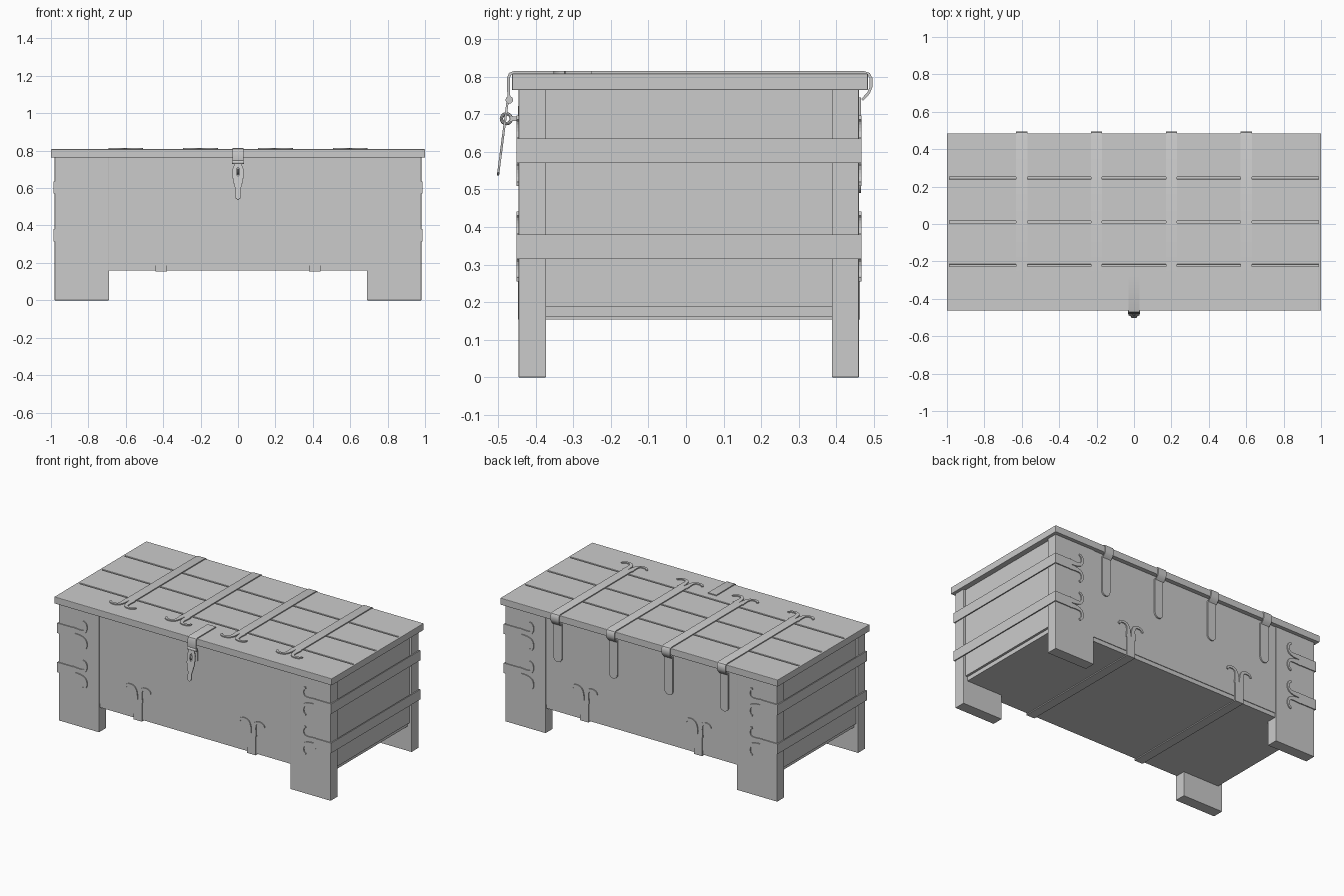
import bpy, bmesh, math
from mathutils import Vector as V
from mathutils.geometry import interpolate_bezier as bez

if "Cube" in bpy.data.objects:
    bpy.data.objects.remove(bpy.data.objects["Cube"])

X, Y, Z = V((1, 0, 0)), V((0, 1, 0)), V((0, 0, 1))


def finish(name, bm, bevel=0, smooth=False):
    bmesh.ops.recalc_face_normals(bm, faces=bm.faces)
    me = bpy.data.meshes.new(name)
    bm.to_mesh(me)
    bm.free()
    ob = bpy.data.objects.new(name, me)
    bpy.context.collection.objects.link(ob)
    if bevel:
        m = ob.modifiers.new("bevel", 'BEVEL')
        m.width, m.segments = bevel, 2
    if smooth:
        bpy.context.view_layer.objects.active = ob
        ob.select_set(True)
        bpy.ops.object.shade_smooth_by_angle()
        ob.select_set(False)
    return ob


def add_box(bm, lo, hi):
    vs = bmesh.ops.create_cube(bm, size=1)["verts"]
    for v in vs:
        v.co = V([l + (c + 0.5) * (h - l) for c, l, h in zip(v.co, lo, hi)])


def box(name, lo, hi, bevel=0):
    bm = bmesh.new()
    add_box(bm, lo, hi)
    return finish(name, bm, bevel)


def prism(bm, outline, origin, u, v, n, depth):
    """Flat outline in the (u, v) frame, pushed along n."""
    face = bm.faces.new([bm.verts.new(origin + u * a + v * b) for a, b in outline])
    ext = bmesh.ops.extrude_face_region(bm, geom=[face], use_keep_orig=True)["geom"]
    for e in ext:
        if isinstance(e, bmesh.types.BMVert):
            e.co += n * depth


def thicken(path, widths):
    """Closed outline around a 2D path, mitred at corners."""
    p = [V(q).to_2d() for q in path]
    seg = [(b - a).normalized() for a, b in zip(p, p[1:])]
    seg = [V((-d.y, d.x)) for d in seg]
    left, right = [], []
    for i, q in enumerate(p):
        a, b = seg[max(i - 1, 0)], seg[min(i, len(seg) - 1)]
        n = (a + b).normalized()
        n = n / n.dot(a) * widths[i] / 2
        left.append(q + n)
        right.append(q - n)
    return left + right[::-1]


def band(bm, x, path, width, t=0.007):
    """Metal band following a path in the YZ plane."""
    prism(bm, thicken(path, [t] * len(path)), V((x - width / 2, 0, 0)), Y, Z, X, width)


# Forked, curled end of a band; u is the band direction, v is across
ARM = ([q for q in bez(V((-.06, .018)), V((.01, .014)), V((.03, .02)), V((.034, .05)), 7)]
       + [q for q in bez(V((.034, .05)), V((.036, .07)), V((.028, .088)), V((.012, .088)), 6)][1:])
ARM_W = [.034, .030, .026, .022, .019, .017, .016, .016, .015, .014, .013, .011]


def fork(bm, origin, u, v, n, t=0.007):
    for s in (-1, 1):
        prism(bm, thicken(ARM, ARM_W), V(origin), u, v * s, n, t)


# Legs and walls
for sx, side in ((-1, "left"), (1, "right")):
    x0, x1 = sorted((sx * .69, sx * .98))
    box("front_leg_" + side, (x0, -.445, 0), (x1, -.372, .766), .002)
    box("back_leg_" + side, (x0, .388, 0), (x1, .46, .766), .002)
    x0, x1 = sorted((sx * .93, sx * .965))
    box("side_panel_" + side, (x0, -.374, .187), (x1, .39, .766))
box("front_panel", (-.692, -.441, .187), (.692, -.40, .766))
box("back_panel", (-.692, .415, .187), (.692, .456, .766))
box("floor", (-.95, -.437, .16), (.95, .452, .19))

# Lid: base slab, four planks with grooves between, thin end rims
lid = bmesh.new()
add_box(lid, (-1, -.463, .764), (1, .484, .796))
edges = [-.463, -.221, .011, .245, .484]
for i in range(4):
    add_box(lid, (-.99, edges[i] + (.005 if i else 0), .790),
            (.99, edges[i + 1] - (.005 if i < 3 else 0), .808))
for s in (-1, 1):
    add_box(lid, (min(s * .986, s), -.463, .790), (max(s * .986, s), .484, .808))
finish("lid", lid, .003)

# Corner bands wrapping each end, forked on front and back
for sx, side in ((-1, "left"), (1, "right")):
    for zc, lvl in ((.348, "lower"), (.603, "upper")):
        bm = bmesh.new()
        path = [(sx * .86, -.448), (sx * .984, -.448), (sx * .984, .463), (sx * .86, .463)]
        prism(bm, thicken(path, [.007] * 4), V((0, 0, zc - .0325)), X, Y, Z, .065)
        fork(bm, (sx * .815, -.4445, zc), X * -sx, Z, -Y)
        fork(bm, (sx * .815, .4595, zc), X * -sx, Z, Y)
        finish("corner_band_%s_%s" % (lvl, side), bm)

# Bands under the floor, forked on front and back
for x in (-.41, .41):
    bm = bmesh.new()
    band(bm, x, [(-.444, .29), (-.444, .157), (.459, .157), (.459, .29)], .06)
    fork(bm, (x, -.4405, .335), Z, X, -Y)
    fork(bm, (x, .4555, .335), Z, X, Y)
    finish("bottom_band", bm)

# Lid hinge straps with rounded plates on the back
for x in (-.6, -.2, .2, .6):
    bm = bmesh.new()
    band(bm, x, [(-.265, .811), (.473, .811), (.486, .807), (.492, .796), (.492, .772),
                 (.486, .757), (.476, .746), (.468, .738)], .06)
    fork(bm, (x, -.31, .8075), -Y, X, Z)
    arc = [(.03 * math.cos(a), .52 - .03 * math.sin(a))
           for a in [math.pi * i / 10 for i in range(11)]]
    prism(bm, arc + [(-.03, .745), (.03, .745)], V((x, .455, 0)), X, Z, Y, .01)
    finish("hinge_strap", bm, smooth=True)

# Latch strap over the front of the lid
bm = bmesh.new()
band(bm, 0, [(-.27, .811), (-.458, .811), (-.468, .807), (-.472, .797),
             (-.472, .76), (-.47, .74)], .06)
finish("latch_strap", bm, smooth=True)

# Hinge pin of the hasp
bpy.ops.mesh.primitive_cylinder_add(vertices=16, radius=.01, depth=.064,
                                    location=(0, -.47, .738), rotation=(0, math.pi / 2, 0))
bpy.context.object.name = "hasp_pin"
bpy.ops.object.shade_smooth_by_angle()

# Hasp: two mirrored halves leaving a slot for the staple
half = [(0, 0), (.02, 0), (.022, .02), (.029, .035), (.028, .09), (.02, .125), (.013, .15),
        (.015, .175), (.012, .195), (0, .203), (0, .076), (.007, .07), (.007, .034), (0, .028)]
down = V((0, -.026, -.2)).normalized()
bm = bmesh.new()
for s in (-1, 1):
    prism(bm, half, V((0, -.471, .738)), X * s, down, V((0, -.99, .13)), .006)
finish("hasp", bm)

# Staple ring and its backing plate
bpy.ops.mesh.primitive_torus_add(major_radius=.013, minor_radius=.0045, major_segments=20,
                                 minor_segments=8, location=(0, -.478, .688),
                                 rotation=(0, math.pi / 2, 0))
bpy.context.object.name = "staple"
bpy.ops.object.shade_smooth_by_angle()
box("staple_shank", (-.005, -.468, .682), (.005, -.44, .694))
box("staple_plate", (-.02, -.447, .655), (.02, -.44, .722))
